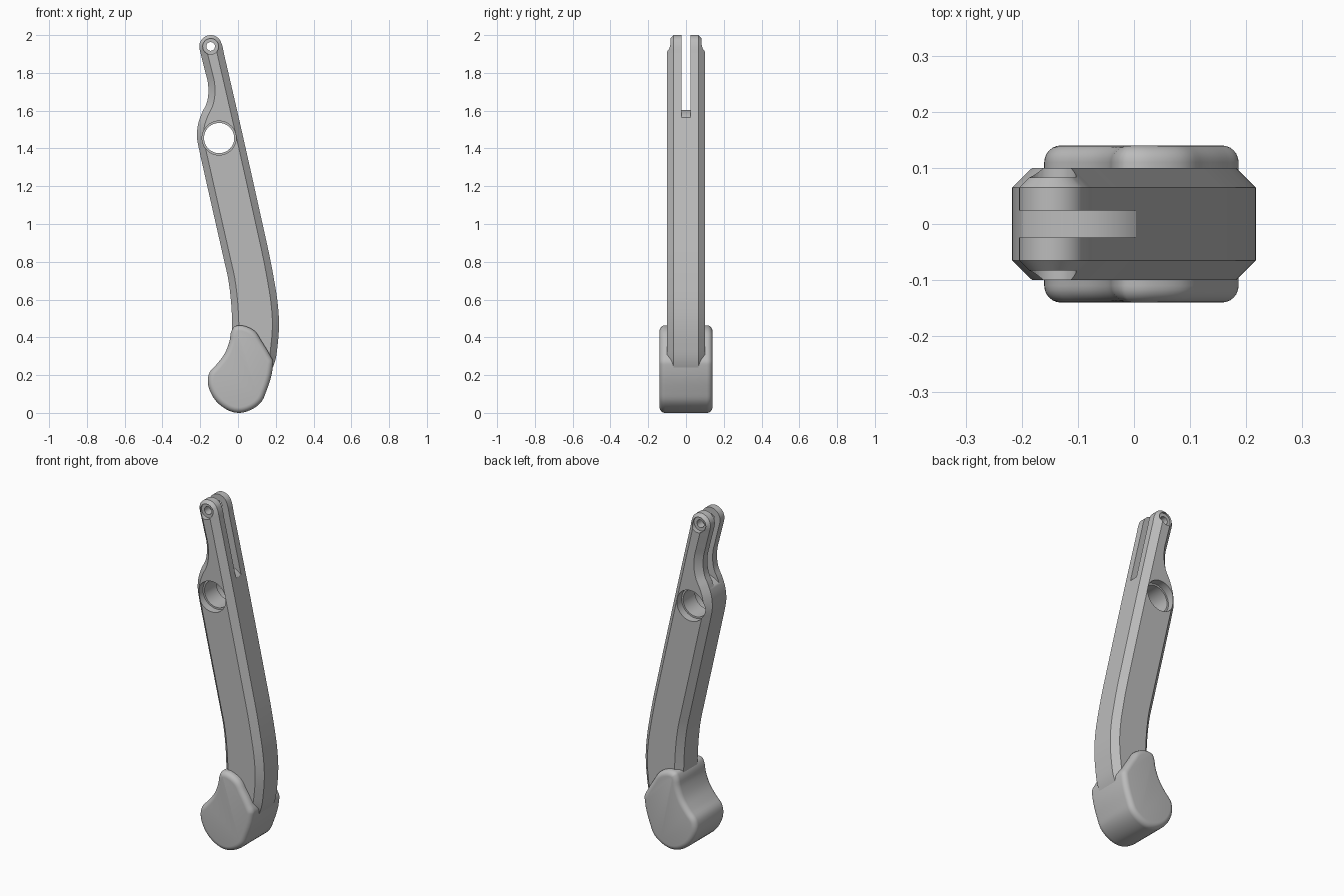
import bpy, bmesh, math
from mathutils import Vector
from mathutils.geometry import interpolate_bezier

if "Cube" in bpy.data.objects:
    bpy.data.objects.remove(bpy.data.objects["Cube"], do_unlink=True)

GREY = (0.5, 0.5, 0.5, 1)
grey = bpy.data.materials.new("plain grey")
grey.use_nodes = True
grey.diffuse_color = GREY
grey.node_tree.nodes["Principled BSDF"].inputs["Base Color"].default_value = GREY


def smooth_loop(points, steps=6):
    """Closed smooth outline through clockwise (x, z) points."""
    pts = [Vector(p) for p in points]
    n = len(pts)
    tangents = []
    for i in range(n):
        a, b = pts[i] - pts[i - 1], pts[(i + 1) % n] - pts[i]
        tangents.append((a / a.length_squared + b / b.length_squared).normalized())
    loop = []
    for i in range(n):
        p, q = pts[i], pts[(i + 1) % n]
        h = (q - p).length / 3
        curve = interpolate_bezier(p, p + tangents[i] * h,
                                   q - tangents[(i + 1) % n] * h, q, steps + 1)
        loop += [Vector((c[0], c[1])) for c in curve[:-1]]
    return loop


def arc(centre, radius, start, end, count):
    angles = [math.radians(start + (end - start) * i / (count - 1)) for i in range(count)]
    return [Vector((centre[0] + radius * math.cos(a), centre[1] + radius * math.sin(a)))
            for a in angles]


def inset(loop, d):
    n = len(loop)
    out = []
    for i, p in enumerate(loop):
        t = (loop[(i + 1) % n] - loop[i - 1]).normalized()
        out.append(p + Vector((t.y, -t.x)) * d)
    return out


def loft(name, loop, rings):
    """Stack copies of an outline along y; rings holds (y, inset) pairs."""
    bm = bmesh.new()
    layers = [[bm.verts.new((p.x, y, p.y)) for p in inset(loop, d)] for y, d in rings]
    n = len(loop)
    for a, b in zip(layers, layers[1:]):
        for i in range(n):
            j = (i + 1) % n
            bm.faces.new((a[i], a[j], b[j], b[i]))
    bm.faces.new(layers[0])
    bm.faces.new(layers[-1])
    bmesh.ops.recalc_face_normals(bm, faces=bm.faces)
    mesh = bpy.data.meshes.new(name)
    bm.to_mesh(mesh)
    bm.free()
    obj = bpy.data.objects.new(name, mesh)
    bpy.context.collection.objects.link(obj)
    mesh.materials.append(grey)
    return obj


def activate(obj):
    bpy.ops.object.select_all(action="DESELECT")
    obj.select_set(True)
    bpy.context.view_layer.objects.active = obj


def cut(obj, loop, y0, y1):
    cutter = loft("cutter", loop, [(y0, 0), (y1, 0)])
    cutter.hide_render = True
    mod = obj.modifiers.new("cut", "BOOLEAN")
    mod.operation, mod.solver, mod.object = "DIFFERENCE", "EXACT", cutter
    activate(obj)
    bpy.ops.object.modifier_apply(modifier=mod.name)
    bpy.data.objects.remove(cutter, do_unlink=True)


def circle(centre, radius, count=48):
    return arc(centre, radius, 360, 360 / count, count)


PIN, HOLE = (-0.145, 1.94), (-0.1, 1.455)

# Lever arm: bent bar with chamfered long edges
right_edge = [(-0.074, 1.9), (0.141, 0.95), (0.163, 0.85), (0.19, 0.71), (0.209, 0.59),
              (0.217, 0.48), (0.211, 0.37), (0.19, 0.255), (0.155, 0.19)]
left_edge = [(0.06, 0.15), (-0.01, 0.22), (-0.03, 0.36), (-0.031, 0.48), (-0.038, 0.6),
             (-0.054, 0.72), (-0.072, 0.8), (-0.185, 1.3), (-0.205, 1.39), (-0.217, 1.46),
             (-0.211, 1.53), (-0.19, 1.59), (-0.166, 1.64), (-0.157, 1.69), (-0.16, 1.75),
             (-0.172, 1.8), (-0.197, 1.9)]
tip = arc(PIN, 0.06, 191, 12.4, 8)
arm = loft("lever_arm", smooth_loop(tip + right_edge + left_edge),
           [(-0.1, 0.035), (-0.065, 0), (0.065, 0), (0.1, 0.035)])

# Pivot hole with stepped rims, and fork pin hole with recesses
cut(arm, circle(HOLE, 0.08), -0.2, 0.2)
cut(arm, circle(PIN, 0.023, 32), -0.2, 0.2)
for side in (-1, 1):
    cut(arm, circle(HOLE, 0.09), side * 0.055, side * 0.2)
    cut(arm, circle(PIN, 0.042, 32), side * 0.072, side * 0.2)

# Fork slot with a floor rounded around the pivot hole
slot = arc(HOLE, 0.15, 160, 20, 24) + [Vector(p) for p in
       ((0.2, 1.5), (0.2, 2.1), (-0.4, 2.1), (-0.4, 1.5))]
cut(arm, slot, -0.024, 0.024)

# Foot pad: wide rounded block
foot_outline = [(0, 0.463), (0.05, 0.455), (0.092, 0.43), (0.125, 0.38), (0.167, 0.31),
                (0.186, 0.27), (0.184, 0.24), (0.15, 0.115), (0.125, 0.06), (0.07, 0.017),
                (0, 0), (-0.087, 0.035), (-0.14, 0.098), (-0.16, 0.17), (-0.15, 0.215),
                (-0.113, 0.257), (-0.07, 0.315), (-0.045, 0.38), (-0.034, 0.435), (-0.021, 0.456)]
R, W = 0.03, 0.14
fillet = [(W - R + R * math.sin(a), R - R * math.cos(a))
          for a in (math.pi / 2 * i / 6 for i in range(7))]
rings = [(-y, d) for y, d in reversed(fillet)] + fillet
foot = loft("foot_pad", smooth_loop(foot_outline, 4), rings)

for obj in (arm, foot):
    activate(obj)
    bpy.ops.object.shade_smooth_by_angle(angle=math.radians(30))
